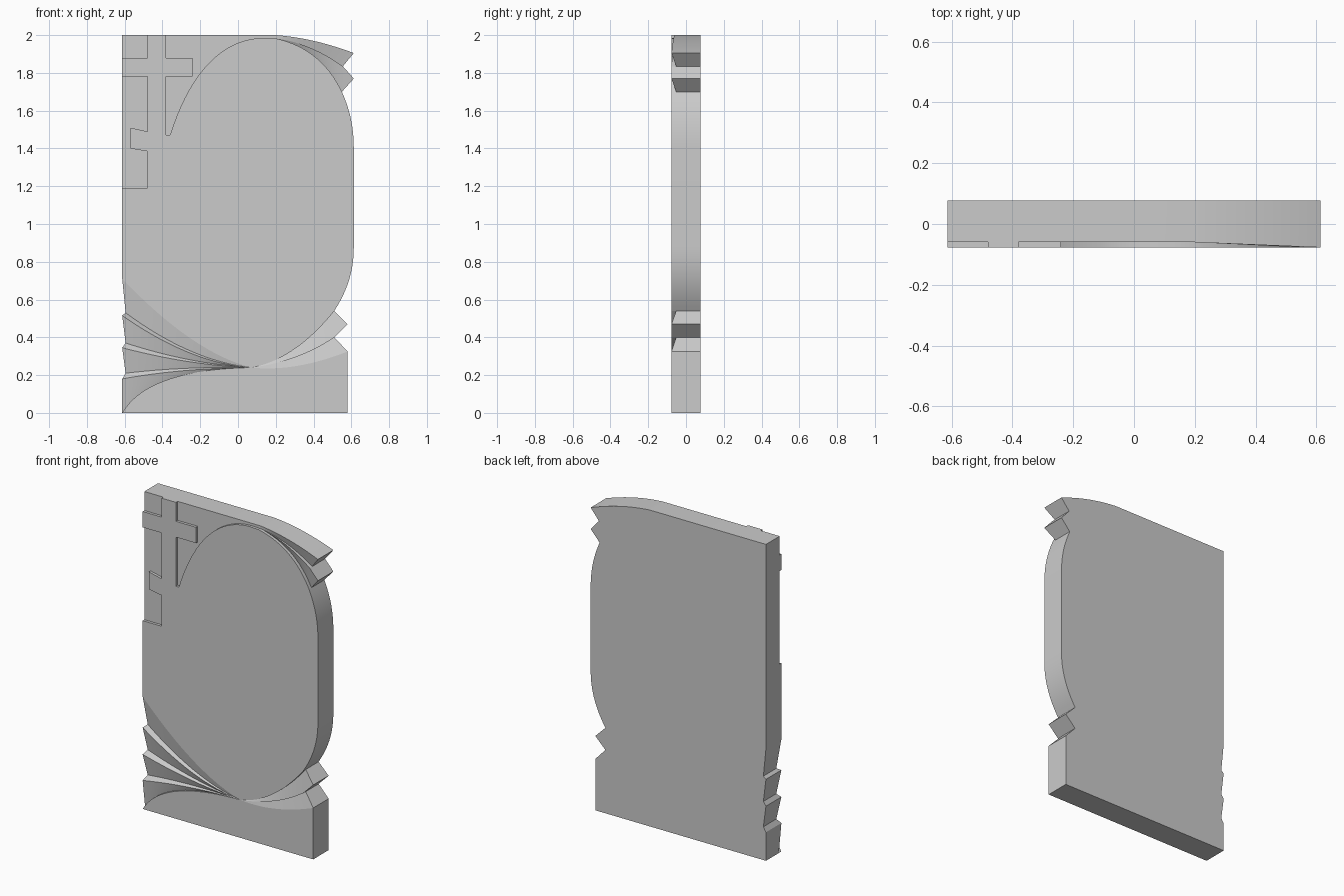
import bpy, bmesh, math
from mathutils import Vector
from mathutils.geometry import interpolate_bezier

if "Cube" in bpy.data.objects:
    bpy.data.objects.remove(bpy.data.objects["Cube"])

W, BACK = 0.613, 0.077
F, R, D = -0.077, -0.06, -0.052      # front, recess and groove depths
bm = bmesh.new()
verts = {}


def V(p):
    key = tuple(round(c, 5) for c in p)
    if key not in verts:
        verts[key] = bm.verts.new(key)
    return verts[key]


def face(pts, smooth=False):
    vs = []
    for p in pts:
        v = V(p)
        if v not in vs:
            vs.append(v)
    if len(vs) > 2:
        bm.faces.new(vs).smooth = smooth


def cubic(a, b, c, d, n=20):
    return [(p.x, p.y) for p in interpolate_bezier(*[Vector((*q, 0)) for q in (a, b, c, d)], n)]


def quad(a, c, b, n=20):
    a, b, c = Vector(a), Vector(b), Vector(c)
    return cubic(a, a + (c - a) * 2 / 3, b + (c - b) * 2 / 3, b, n)


def at(line, y0, y1=None):
    """Give a 2D line a depth, changing evenly from y0 to y1."""
    y1 = y0 if y1 is None else y1
    n = len(line) - 1
    return [(x, y0 + (y1 - y0) * i / n, z) for i, (x, z) in enumerate(line)]


def strip(a, b):
    for i in range(len(a) - 1):
        face([a[i], a[i + 1], b[i + 1], b[i]], True)


# Shared lines of the carving
C, K = (0.07, 0.24), (0.2, 1.982)
oval_left = cubic((-0.36, 1.47), (-0.25, 1.82), (-0.07, 1.985), (0.14, 1.985)) + [K]
oval_top = quad(K, (0.44, 1.93), (0.55, 1.70))
right_side = (cubic((0.55, 1.70), (0.59, 1.61), (W, 1.52), (W, 1.40), 12)
              + cubic((W, 0.88), (W, 0.75), (0.58, 0.65), (0.51, 0.54), 12))
oval_low = quad(C, (0.3, 0.28), (0.51, 0.54))
blend = quad(C, (-0.24, 0.32), (-W, 0.71))
base_left = quad(C, (-0.48, 0.23), (-W, 0))
base_right = quad(C, (0.3, 0.215), (0.58, 0.325))
cross_right = [(-0.38, 2), (-0.38, 1.88), (-0.24, 1.88), (-0.24, 1.78),
               (-0.38, 1.78), (-0.38, 1.47), (-0.36, 1.47)]
cross_left = [(-W, 1.19), (-0.48, 1.19), (-0.48, 1.385), (-0.57, 1.40),
              (-0.57, 1.51), (-0.48, 1.49), (-0.48, 1.78), (-W, 1.78)]
corner = [(-W, 1.88), (-0.48, 1.88), (-0.48, 2)]

# Raised panel with cross, and the foot
face(at(cross_right + oval_left[1:] + oval_top[1:] + right_side[1:]
        + oval_low[::-1][1:] + blend[1:] + cross_left + corner, F))
face(at(base_left[::-1] + base_right[1:] + [(0.58, 0)], F))

# Sunken background around the cross
face(at(corner + [(-W, 2)], R))
face(at(cross_left, R))
face(at(cross_right + oval_left[1:] + [(0.2, 2)], R))
for line in (corner, cross_left, cross_right, oval_left):
    strip(at(line, R), at(line, F))

# Two overlapping folds at the top right
top_edge = quad((0.2, 2), (0.4, 1.985), (W, 1.905))
fold = quad(K, (0.38, 1.96), (0.555, 1.835))
strip(at(top_edge, R, F), at(fold, R, D))
strip(at(fold, R, D), at(fold, R, F))
strip(at(fold, R, F), at(oval_top, R, D))
strip(at(oval_top, R, D), at(oval_top, F))
face([(0.555, F, 1.835), (W, F, 1.77), (0.55, D, 1.70)])

# Two overlapping folds at the lower right
fold = quad(C, (0.32, 0.27), (0.51, 0.40))
strip(at(oval_low, F), at(oval_low, F, D))
strip(at(oval_low, F, D), at(fold, F))
strip(at(fold, F), at(fold, F, D))
strip(at(fold, F, D), at(base_right, F))
face([(0.51, F, 0.40), (0.58, F, 0.47), (0.51, D, 0.54)])

# Fan of pleats at the lower left
previous = at(blend, F)
for cx, groove_c, groove_z, ridge_c, ridge_z in ((-0.25, 0.275, 0.53, 0.262, 0.515),
                                                 (-0.25, 0.258, 0.37, 0.25, 0.345),
                                                 (-0.3, 0.246, 0.21, 0.237, 0.18)):
    groove = at(quad(C, (cx, groove_c), (-0.595, groove_z)), F, D)
    ridge = at(quad(C, (cx, ridge_c), (-W, ridge_z)), F)
    strip(previous, groove)
    strip(groove, ridge)
    previous = ridge
strip(previous, at(base_left, F, D))
strip(at(base_left, F, D), at(base_left, F))

# Sides and flat back
for e in [e for e in bm.edges if e.is_boundary]:
    a, b = (v.co.copy() for v in e.verts)
    face([a, b, (b.x, BACK, b.z), (a.x, BACK, a.z)], True)
bmesh.ops.holes_fill(bm, edges=[e for e in bm.edges if e.is_boundary], sides=0)
for f in bm.faces:
    if len(f.verts) > 4:
        f.smooth = False
bmesh.ops.recalc_face_normals(bm, faces=bm.faces[:])
for e in bm.edges:
    e.smooth = e.calc_face_angle(0) < math.radians(25)

mesh = bpy.data.meshes.new("gravestone")
bm.to_mesh(mesh)
bm.free()
stone = bpy.data.materials.new("grey stone")
stone.diffuse_color = (0.6, 0.6, 0.6, 1)
stone.use_nodes = True
stone.node_tree.nodes["Principled BSDF"].inputs["Base Color"].default_value = stone.diffuse_color
mesh.materials.append(stone)
bpy.context.collection.objects.link(bpy.data.objects.new("gravestone", mesh))
